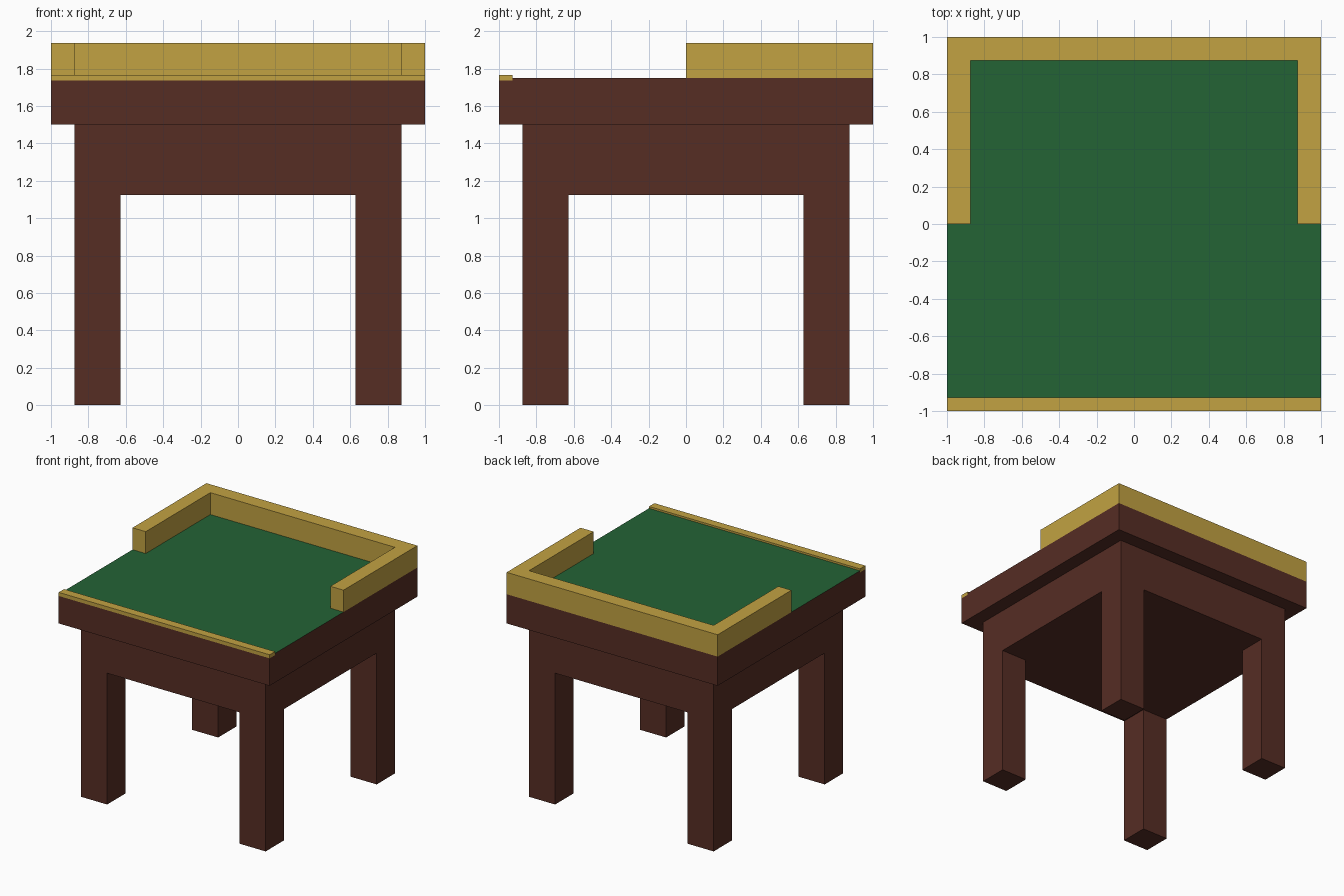
import bpy
import bmesh
from mathutils import Vector

cube = bpy.data.objects.get("Cube")
if cube:
    bpy.data.objects.remove(cube, do_unlink=True)


def material(name, srgb):
    lin = [((c / 255 + 0.055) / 1.055) ** 2.4 for c in srgb]
    m = bpy.data.materials.new(name)
    m.use_nodes = True
    m.diffuse_color = (*lin, 1)
    bsdf = next(n for n in m.node_tree.nodes if n.type == 'BSDF_PRINCIPLED')
    bsdf.inputs["Base Color"].default_value = (*lin, 1)
    return m


WOOD = material("dark_brown_wood", (86, 45, 36))
FELT = material("green_felt", (35, 99, 53))
GOLD = material("golden_trim", (194, 162, 66))


def prism(name, points, sweep, *mats):
    """Extrude a closed flat outline along a vector."""
    bm = bmesh.new()
    face = bm.faces.new([bm.verts.new(p) for p in points])
    ext = bmesh.ops.extrude_face_region(bm, geom=[face])
    moved = [v for v in ext["geom"] if isinstance(v, bmesh.types.BMVert)]
    bmesh.ops.translate(bm, verts=moved, vec=Vector(sweep))
    bmesh.ops.recalc_face_normals(bm, faces=bm.faces[:])
    mesh = bpy.data.meshes.new(name)
    bm.to_mesh(mesh)
    bm.free()
    for m in mats:
        mesh.materials.append(m)
    obj = bpy.data.objects.new(name, mesh)
    bpy.context.collection.objects.link(obj)
    return obj


def box(name, x0, x1, y0, y1, z0, z1, mat):
    outline = [(x0, y0, z0), (x1, y0, z0), (x1, y1, z0), (x0, y1, z0)]
    return prism(name, outline, (0, 0, z1 - z0), mat)


LEG_IN, LEG_OUT = 0.628, 0.875
APRON_Z, TOP_Z, FELT_Z, RAIL_Z = 1.125, 1.5, 1.75, 1.9375
LIP_Y, LIP_Z0, LIP_Z1 = -0.927, 1.735, 1.766

# Four square legs
for side, sx in (("left", 1), ("right", -1)):
    for end, sy in (("front", -1), ("back", 1)):
        xs = sorted((sx * LEG_IN, sx * LEG_OUT))
        ys = sorted((sy * LEG_IN, sy * LEG_OUT))
        box(f"{end}_{side}_leg", *xs, *ys, 0, APRON_Z, WOOD)

# Solid apron block under the top
box("apron", -LEG_OUT, LEG_OUT, -LEG_OUT, LEG_OUT, APRON_Z, TOP_Z, WOOD)

# Table top, rebated along the front for the lip
section = [(-1, TOP_Z), (1, TOP_Z), (1, FELT_Z), (LIP_Y, FELT_Z),
           (LIP_Y, LIP_Z0), (-1, LIP_Z0)]
top = prism("table_top", [(-1, y, z) for y, z in section], (2, 0, 0), WOOD, FELT)
for p in top.data.polygons:
    if p.normal.z > 0.9 and p.center.z > FELT_Z - 0.005:
        p.material_index = 1

# Low lip along the front edge
box("front_lip", -1, 1, -1, LIP_Y, LIP_Z0, LIP_Z1, GOLD)

# U-shaped raised rail around the back half
w = LEG_OUT
rail = [(-1, 0), (-w, 0), (-w, w), (w, w), (w, 0), (1, 0), (1, 1), (-1, 1)]
prism("back_rail", [(x, y, FELT_Z) for x, y in rail], (0, 0, RAIL_Z - FELT_Z), GOLD)
